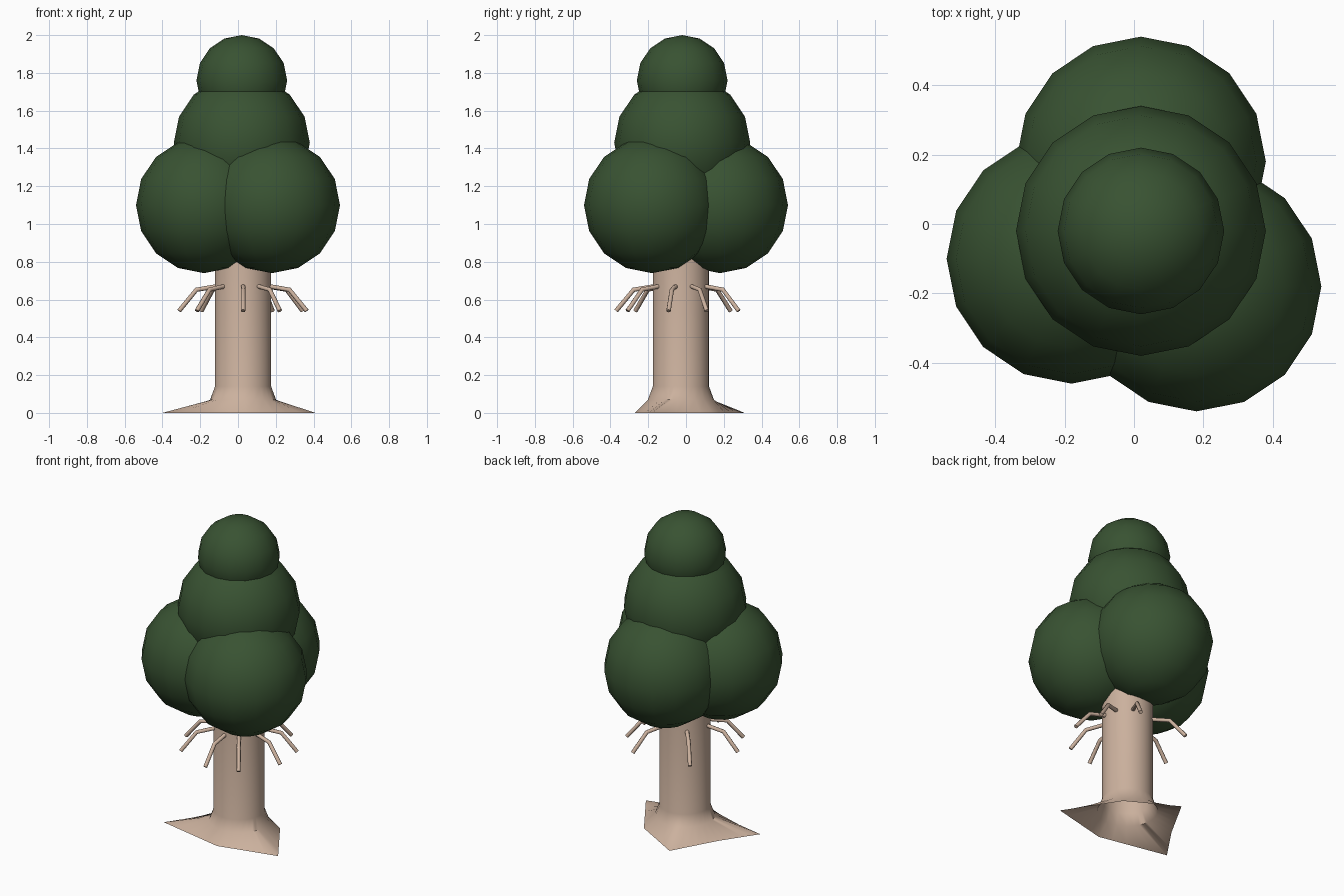
import bpy, bmesh, math
from mathutils import Vector

if "Cube" in bpy.data.objects:
    bpy.data.objects.remove(bpy.data.objects["Cube"])


def material(name, rgb):
    m = bpy.data.materials.new(name)
    m.diffuse_color = (*rgb, 1)
    m.use_nodes = True
    m.node_tree.nodes["Principled BSDF"].inputs["Base Color"].default_value = m.diffuse_color
    return m


BARK = material("pale bark", (0.60, 0.44, 0.34))
LEAF = material("dark green", (0.040, 0.085, 0.032))
CX, CY = 0.027, -0.027  # trunk axis


def finish(obj, mat, angle):
    obj.data.materials.append(mat)
    bpy.ops.object.select_all(action='DESELECT')
    obj.select_set(True)
    bpy.context.view_layer.objects.active = obj
    bpy.ops.object.shade_smooth_by_angle(angle=math.radians(angle))


def mesh_object(name, bm, mat, angle=40):
    bmesh.ops.recalc_face_normals(bm, faces=bm.faces)
    me = bpy.data.meshes.new(name)
    bm.to_mesh(me)
    bm.free()
    obj = bpy.data.objects.new(name, me)
    bpy.context.collection.objects.link(obj)
    finish(obj, mat, angle)


def bridge(bm, rings):
    n = len(rings[0])
    for a, b in zip(rings, rings[1:]):
        for i in range(n):
            j = (i + 1) % n
            bm.faces.new((a[i], a[j], b[j], b[i]))


# Foliage balls
for name, pos, r in [
    ("foliage_back", (0.02, 0.18, 1.10), 0.36),
    ("foliage_left", (-0.18, -0.10, 1.10), 0.36),
    ("foliage_right", (0.18, -0.18, 1.10), 0.36),
    ("foliage_middle", (0.02, -0.02, 1.43), 0.36),
    ("foliage_top", (0.02, -0.02, 1.76), 0.24),
]:
    bpy.ops.mesh.primitive_uv_sphere_add(segments=16, ring_count=8, radius=r, location=pos)
    ball = bpy.context.object
    ball.name = name
    finish(ball, LEAF, 60)

# Trunk flaring into a three-pointed root outline, open underneath
corners = [(0.41, -0.18), (0.20, 0.14), (-0.10, 0.31),
           (-0.25, 0.04), (-0.40, -0.18), (0.04, -0.27)]
outline = []
for k, c in enumerate(corners):
    a, b = Vector(c), Vector(corners[(k + 1) % 6])
    outline += [a.lerp(b, t / 5) for t in range(5)]
bm = bmesh.new()
rings = [[bm.verts.new((p.x, p.y, 0)) for p in outline]]
for z, r in [(0.07, 0.175), (0.14, 0.149), (1.0, 0.149)]:
    ring = []
    for p in outline:
        d = (p - Vector((CX, CY))).normalized() * r
        ring.append(bm.verts.new((CX + d.x, CY + d.y, z)))
    rings.append(ring)
bridge(bm, rings)
bm.faces.new(rings[-1])
mesh_object("trunk", bm, BARK, 50)

# Drooping twigs around the trunk: out, then bent down
for k, deg in enumerate([224.5, 189, 270, 304.5, 349, 23.5, 63, 130]):
    ang = math.radians(deg)
    out = Vector((math.cos(ang), math.sin(ang), 0))
    side = Vector((-out.y, out.x, 0))
    bm = bmesh.new()
    rings = []
    # radial distance, height, tilt of the cross-section
    for r, z, tilt in [(0.11, 0.675, 10), (0.25, 0.652, 30), (0.343, 0.54, 52)]:
        t = math.radians(tilt)
        up = out * math.sin(t) + Vector((0, 0, math.cos(t)))
        c = Vector((CX, CY, z)) + out * r
        rings.append([bm.verts.new(c + 0.012 * (side * math.cos(i * math.pi / 4)
                                                + up * math.sin(i * math.pi / 4)))
                      for i in range(8)])
    bridge(bm, rings)
    bm.faces.new(rings[0])
    bm.faces.new(rings[-1])
    mesh_object(f"twig_{k + 1}", bm, BARK, 50)
